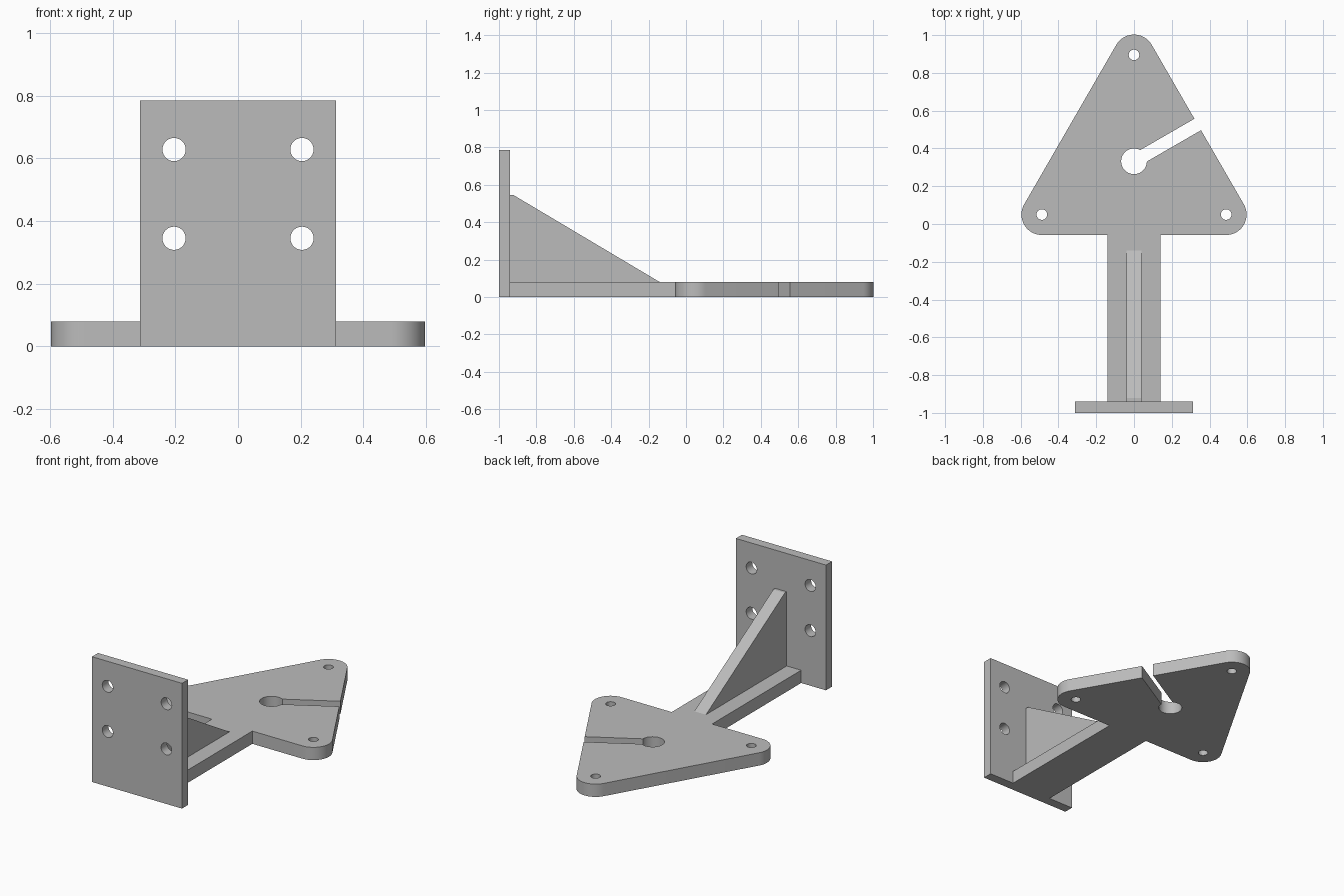
import bpy, bmesh, math
from mathutils import Matrix, Vector

if "Cube" in bpy.data.objects:
    bpy.data.objects.remove(bpy.data.objects["Cube"], do_unlink=True)

grey = bpy.data.materials.new("plain grey")
grey.use_nodes = True
colour = (0.5, 0.5, 0.5, 1)
grey.diffuse_color = colour
grey.node_tree.nodes["Principled BSDF"].inputs["Base Color"].default_value = colour


def prism(name, profile, depth):
    """Solid made by sweeping a closed 3D profile along the depth vector."""
    bm = bmesh.new()
    face = bm.faces.new([bm.verts.new(p) for p in profile])
    swept = bmesh.ops.extrude_face_region(bm, geom=[face], use_keep_orig=True)
    verts = [g for g in swept["geom"] if isinstance(g, bmesh.types.BMVert)]
    bmesh.ops.translate(bm, verts=verts, vec=depth)
    bmesh.ops.recalc_face_normals(bm, faces=bm.faces)
    mesh = bpy.data.meshes.new(name)
    bm.to_mesh(mesh)
    bm.free()
    mesh.materials.append(grey)
    obj = bpy.data.objects.new(name, mesh)
    bpy.context.collection.objects.link(obj)
    return obj


def circle(cx, cy, r, start=0, sweep=360, n=40):
    """Points on an arc; a full circle leaves out its closing point."""
    count = n if sweep == 360 else n + 1
    angles = [math.radians(start + sweep * i / n) for i in range(count)]
    return [(cx + r * math.cos(a), cy + r * math.sin(a)) for a in angles]


def cut(target, cutters):
    """Subtract each cutter, then remove it."""
    bpy.context.view_layer.objects.active = target
    for cutter in cutters:
        mod = target.modifiers.new("cut", "BOOLEAN")
        mod.operation, mod.solver, mod.object = "DIFFERENCE", "EXACT", cutter
        bpy.ops.object.modifier_apply(modifier=mod.name)
        bpy.data.objects.remove(cutter, do_unlink=True)


def smooth(obj):
    bpy.ops.object.select_all(action="DESELECT")
    obj.select_set(True)
    bpy.context.view_layer.objects.active = obj
    bpy.ops.object.shade_smooth_by_angle(angle=math.radians(30))


THICK = 0.08      # thickness of base
WALL_Y = -0.94    # back of the mounting plate
CORNER = 0.108    # rounding of the triangle
STEM = 0.14       # half width of the stem
corners = [(0.488, 0.05), (0, 0.895), (-0.488, 0.05)]
centre = (0, 0.332)

# Base: rounded triangle with its stem in one outline
edge_y = corners[0][1] - CORNER
outline = [(-STEM, edge_y), (-STEM, WALL_Y), (STEM, WALL_Y), (STEM, edge_y)]
for (cx, cy), start in zip(corners, (-90, 30, 150)):
    outline += circle(cx, cy, CORNER, start, 120, 20)
base = prism("triangular_base", [(x, y, 0) for x, y in outline], (0, 0, THICK))

# Holes and the slanted slot in the base
cutters = [prism("hole_cutter", [(x, y, -0.1) for x, y in circle(cx, cy, r)], (0, 0, 0.3))
           for cx, cy, r in [(*c, 0.028) for c in corners] + [(*centre, 0.068)]]
turn = Matrix.Translation((*centre, -0.1)) @ Matrix.Rotation(math.radians(30), 4, "Z")
slot = [turn @ Vector((x, y, 0)) for x, y in
        [(0, -0.035), (0.6, -0.035), (0.6, 0.035), (0, 0.035)]]
cutters.append(prism("slot_cutter", slot, (0, 0, 0.3)))
cut(base, cutters)
smooth(base)

# Upright mounting plate with four bolt holes
W, H = 0.312, 0.785
plate = prism("mounting_plate", [(-W, -1, 0), (W, -1, 0), (W, -1, H), (-W, -1, H)],
              (0, WALL_Y + 1, 0))
cut(plate, [prism("bolt_cutter", [(x, -1.1, z) for x, z in circle(sx * 0.204, cz, 0.037)],
                  (0, 0.3, 0)) for sx in (-1, 1) for cz in (0.345, 0.628)])
smooth(plate)

# Sloping gusset between stem and plate
prism("gusset", [(-0.04, y, z) for y, z in
                 [(WALL_Y, THICK), (-0.14, THICK), (-0.922, 0.545), (WALL_Y, 0.545)]],
      (0.08, 0, 0))
